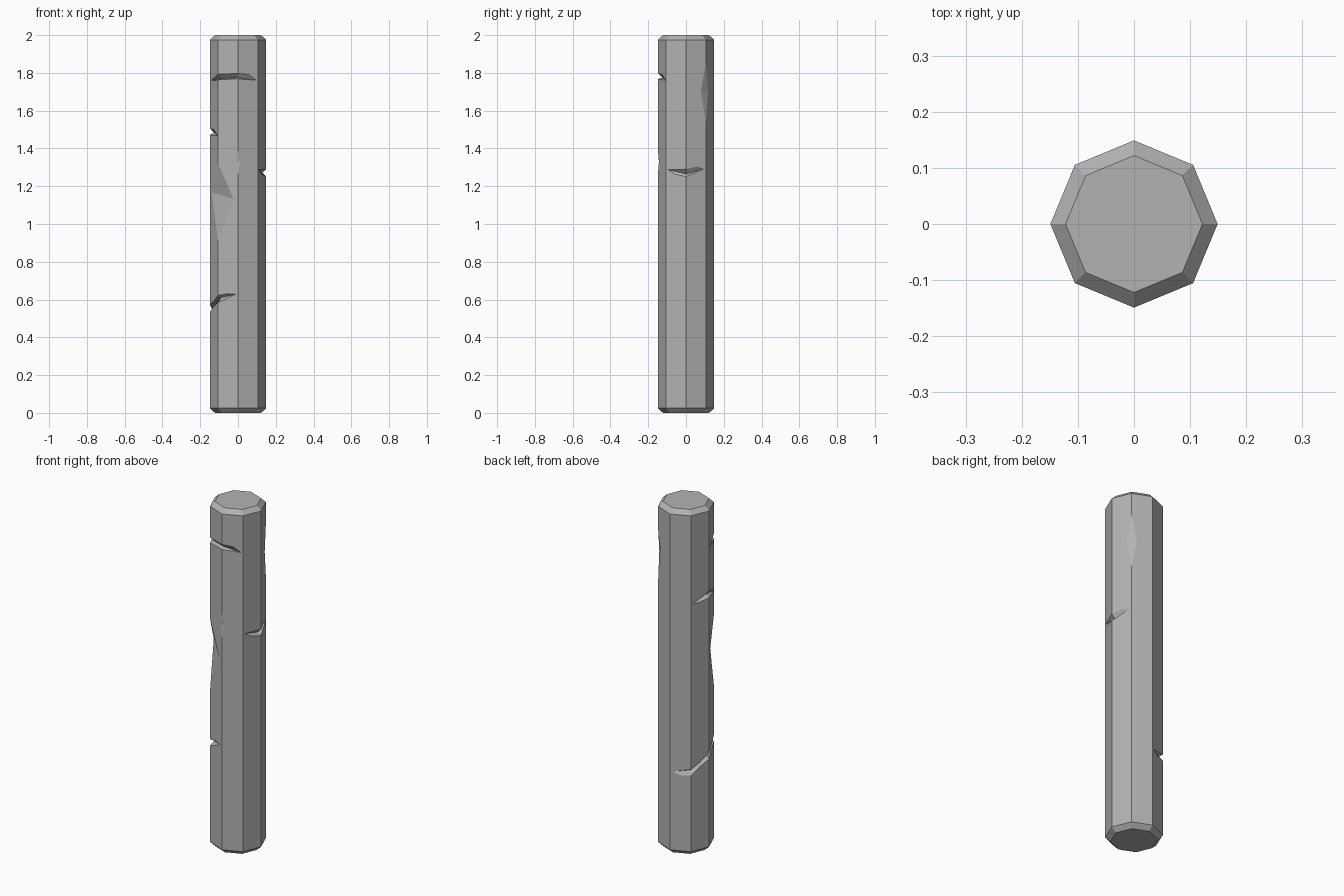
import bpy, bmesh, math
from mathutils import Vector

cube = bpy.data.objects.get("Cube")
if cube:
    bpy.data.objects.remove(cube)

R = 0.149
stone = bpy.data.materials.new("grey stone")
stone.use_nodes = True
color = (0.45, 0.45, 0.45, 1)
stone.diffuse_color = color
stone.node_tree.nodes["Principled BSDF"].inputs["Base Color"].default_value = color


def loft(name, rings, closed_caps=True):
    """Skin a list of equally long point rings and cap both ends."""
    bm = bmesh.new()
    loops = [[bm.verts.new(p) for p in ring] for ring in rings]
    n = len(loops[0])
    for a, b in zip(loops, loops[1:]):
        for i in range(n):
            bm.faces.new((a[i], a[(i + 1) % n], b[(i + 1) % n], b[i]))
    bm.faces.new(loops[0])
    bm.faces.new(loops[-1])
    bmesh.ops.recalc_face_normals(bm, faces=bm.faces)
    mesh = bpy.data.meshes.new(name)
    bm.to_mesh(mesh)
    bm.free()
    mesh.materials.append(stone)
    obj = bpy.data.objects.new(name, mesh)
    bpy.context.collection.objects.link(obj)
    return obj


def polar(degrees, r, z):
    a = math.radians(degrees)
    return Vector((r * math.cos(a), r * math.sin(a), z))


def surface(degrees):
    """Radius of the octagon at an angle."""
    off = math.radians(degrees % 45 - 22.5)
    return R * math.cos(math.pi / 8) / math.cos(off)


def carve(cutter):
    cutter.hide_render = True
    mod = pillar.modifiers.new(cutter.name, 'BOOLEAN')
    mod.operation = 'DIFFERENCE'
    mod.solver = 'EXACT'
    mod.object = cutter
    bpy.context.view_layer.objects.active = pillar
    bpy.ops.object.modifier_apply(modifier=mod.name)
    bpy.data.objects.remove(cutter)


def crack(name, stations, up, down):
    """Wedge groove that follows the faces: stations are (angle, z, depth)."""
    rings = []
    for angle, z, depth in stations:
        r = surface(angle)
        rings.append([polar(angle, r - depth, z),
                      polar(angle, r + 0.03, z + up),
                      polar(angle, r + 0.03, z - down)])
    carve(loft(name, rings))


def chip(name, angle, z, depth, up, down, tilt=0):
    """Straight wedge knocked out of a vertical edge."""
    side = polar(angle + 90, 0.2, tilt)
    grow = 1 + 0.04 / depth
    wedge = [polar(angle, R - depth, z),
             polar(angle, R + 0.04, z + up * grow),
             polar(angle, R + 0.04, z - down * grow)]
    carve(loft(name, [[p - side for p in wedge], [p + side for p in wedge]]))


# Octagonal shaft with chamfered ends
profile = [(0.122, 0), (R, 0.025), (R, 1.975), (0.122, 2)]
pillar = loft("stone_pillar", [[polar(45 * i, r, z) for i in range(8)] for r, z in profile])

# Cracks running around the shaft
crack("front_crack", [(186, 1.76, -0.002), (225, 1.77, 0.025), (270, 1.775, 0.025),
                      (314, 1.76, -0.002)], 0.05, 0.015)
crack("left_crack", [(316, 1.29, -0.002), (360, 1.265, 0.025), (404, 1.295, -0.002)], 0.055, 0.03)
crack("right_crack", [(136, 1.46, -0.002), (180, 1.485, 0.025), (224, 1.465, -0.002)], 0.05, 0.03)
crack("lower_crack", [(92, 0.48, -0.002), (135, 0.49, 0.02), (180, 0.56, 0.022),
                      (225, 0.61, 0.022), (268, 0.63, -0.002)], 0.03, 0.06)

# Chips broken from the vertical edges
chip("large_chip", 225, 1.15, 0.034, 0.17, 0.24, -0.04)
chip("back_chip", 45, 1.7, 0.011, 0.15, 0.16)
chip("small_chip", 270, 1.33, 0.006, 0.06, 0.07, 0.08)
